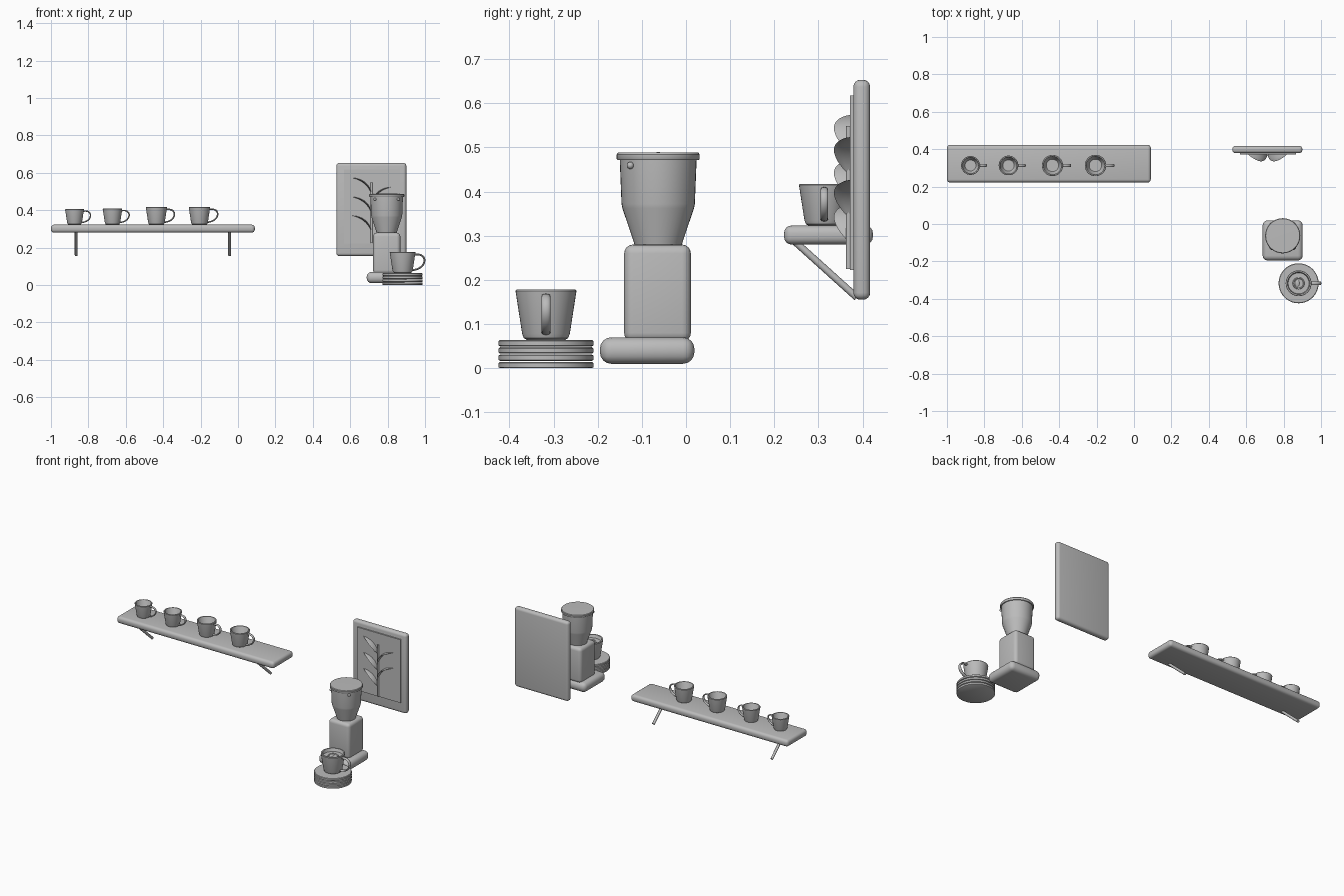
import bpy, bmesh, math
from mathutils import Vector
from mathutils.geometry import interpolate_bezier

if "Cube" in bpy.data.objects:
    bpy.data.objects.remove(bpy.data.objects["Cube"], do_unlink=True)

GREY = (0.5, 0.5, 0.5, 1)
mat = bpy.data.materials.new("plain_grey")
mat.use_nodes = True
mat.diffuse_color = GREY
bsdf = next(n for n in mat.node_tree.nodes if n.type == "BSDF_PRINCIPLED")
bsdf.inputs["Base Color"].default_value = GREY


def finish(name, bm, location=(0, 0, 0), scale=1, angle=35):
    bmesh.ops.recalc_face_normals(bm, faces=bm.faces)
    mesh = bpy.data.meshes.new(name)
    bm.to_mesh(mesh)
    bm.free()
    mesh.materials.append(mat)
    obj = bpy.data.objects.new(name, mesh)
    bpy.context.collection.objects.link(obj)
    obj.location = location
    obj.scale = (scale,) * 3
    bpy.ops.object.select_all(action="DESELECT")
    obj.select_set(True)
    bpy.context.view_layer.objects.active = obj
    bpy.ops.object.shade_smooth_by_angle(angle=math.radians(angle))
    return obj


def rounded_box(name, low, high, radius):
    """Box between two corners with rounded edges."""
    low, high = Vector(low), Vector(high)
    bm = bmesh.new()
    bmesh.ops.create_cube(bm, size=1)
    for v in bm.verts:
        v.co = (low + high) / 2 + v.co * (high - low)
    if radius:
        bmesh.ops.bevel(bm, geom=bm.edges[:], offset=radius, segments=4,
                        profile=0.5, affect="EDGES", clamp_overlap=True)
    return finish(name, bm)


def lathe(name, profile, location, scale=1, steps=40):
    """Spin (radius, height) points about z."""
    bm = bmesh.new()
    verts = [bm.verts.new((r, 0, z)) for r, z in profile]
    edges = [bm.edges.new(pair) for pair in zip(verts, verts[1:])]
    bmesh.ops.spin(bm, geom=verts + edges, axis=(0, 0, 1), cent=(0, 0, 0),
                   steps=steps, angle=math.tau)
    bmesh.ops.remove_doubles(bm, verts=bm.verts, dist=1e-5)
    return finish(name, bm, location, scale)


def sweep(name, controls, side, width, thick, location=(0, 0, 0), scale=1,
          steps=16, leaf=False):
    """Sweep an oval along a four-point curve; leaf tapers both ends."""
    path = interpolate_bezier(*[Vector(c) for c in controls], steps + 1)
    side = Vector(side)
    bm = bmesh.new()
    rings = []
    for i, p in enumerate(path):
        tangent = (path[min(i + 1, steps)] - path[max(i - 1, 0)]).normalized()
        normal = side.cross(tangent)
        k = max(0.05, math.sin(math.pi * i / steps) ** 0.8) if leaf else 1
        rings.append([bm.verts.new(p + side * width * k * math.cos(a)
                                   + normal * thick * k * math.sin(a))
                      for a in (math.tau * j / 12 for j in range(12))])
    for a, b in zip(rings, rings[1:]):
        for j in range(12):
            bm.faces.new((a[j], a[j - 1], b[j - 1], b[j]))
    bm.faces.new(rings[0])
    bm.faces.new(rings[-1])
    return finish(name, bm, location, scale, 50)


def rod(name, start, end, side, radius):
    start, end = Vector(start), Vector(end)
    sweep(name, [start, start.lerp(end, 1 / 3), start.lerp(end, 2 / 3), end],
          side, radius, radius, steps=1)


CUP = [(0, 0), (0.043, 0), (0.050, 0.004), (0.054, 0.014), (0.069, 0.111),
       (0.067, 0.114), (0.060, 0.114), (0.058, 0.111), (0.046, 0.02),
       (0.040, 0.012), (0, 0.012)]


def cup(name, location, scale=1):
    lathe(name, CUP, location, scale)
    sweep(name + "_handle", [(0.060, 0, 0.098), (0.14, 0, 0.115),
                             (0.135, 0, 0.02), (0.050, 0, 0.016)],
          (0, 1, 0), 0.010, 0.005, location, scale)


# Wall shelf with two slanted brackets
rounded_box("shelf", (-1, 0.222, 0.28), (0.09, 0.423, 0.323), 0.017)
for label, x in (("right", -0.865), ("left", -0.045)):
    rod(label + "_bracket", (x, 0.245, 0.288), (x, 0.387, 0.16), (1, 0, 0), 0.008)

# Cups on the shelf, growing along the row
for i, (x, size) in enumerate(((-0.874, 0.73), (-0.671, 0.76),
                               (-0.436, 0.82), (-0.206, 0.83))):
    cup(f"shelf_cup_{i + 1}", (x, 0.313, 0.323), size)

# Stack of plates
SX, SY = 0.88, -0.317
for i in range(4):
    lathe(f"plate_{i + 1}", [(0, 0), (0.104, 0), (0.107, 0.002), (0.107, 0.012),
                             (0.104, 0.0145), (0, 0.0145)], (SX, SY, i * 0.0165))

# Filled cup on the plates
cup("coffee_cup", (SX, SY, 0.064))
lathe("coffee", [(0, 0), (0.056, 0), (0.056, 0.004), (0, 0.004)], (SX, SY, 0.155))
lathe("foam_ring", [(0.024, 0), (0.026, 0.003), (0.030, 0.003), (0.032, 0)],
      (SX, SY, 0.159))
sweep("foam_leaf", [(SX, SY - 0.02, 0.159), (SX - 0.01, SY - 0.01, 0.159),
                    (SX - 0.01, SY + 0.01, 0.159), (SX, SY + 0.02, 0.159)],
      (0, 0, 1), 0.004, 0.012, leaf=True)

# Grinder: foot, body, hopper, lid and knobs
GX, GY = 0.795, -0.063
rounded_box("grinder_base", (0.688, -0.195, 0.01), (0.902, 0.019, 0.07), 0.026)
rounded_box("grinder_body", (0.722, -0.14, 0.06), (0.868, 0.011, 0.28), 0.02)
lathe("grinder_hopper", [(0, 0.275), (0.053, 0.275), (0.055, 0.285), (0.081, 0.362),
                         (0.083, 0.372), (0.087, 0.472), (0, 0.472)], (GX, GY, 0))
lathe("grinder_lid", [(0, 0.471), (0.092, 0.471), (0.094, 0.474), (0.094, 0.484),
                      (0.091, 0.488), (0, 0.489)], (GX, GY, 0))
for label, sign in (("right", -1), ("left", 1)):
    bm = bmesh.new()
    bmesh.ops.create_uvsphere(bm, u_segments=12, v_segments=8, radius=0.008)
    finish(label + "_knob", bm, (GX + sign * 0.063, GY - 0.063, 0.459))

# Framed picture
rounded_box("picture_frame", (0.526, 0.379, 0.155), (0.9, 0.417, 0.653), 0.016)
rounded_box("picture_panel", (0.566, 0.371, 0.222), (0.866, 0.385, 0.618), 0)

# Raised plant: stem with curved leaves standing out of the panel
PX, PY = 0.714, 0.371
rod("plant_stem", (PX, PY - 0.003, 0.225), (PX, PY - 0.003, 0.548), (0, 1, 0), 0.006)
for i, (sign, z) in enumerate(((-1, 0.487), (-1, 0.385), (-1, 0.285),
                               (1, 0.437), (1, 0.34))):
    sweep(f"plant_leaf_{i + 1}",
          [(PX, PY, z), (PX + sign * 0.012, PY, z + 0.045),
           (PX + sign * 0.045, PY, z + 0.078), (PX + sign * 0.102, PY, z + 0.086)],
          (0, 1, 0), 0.036, 0.004, leaf=True)
